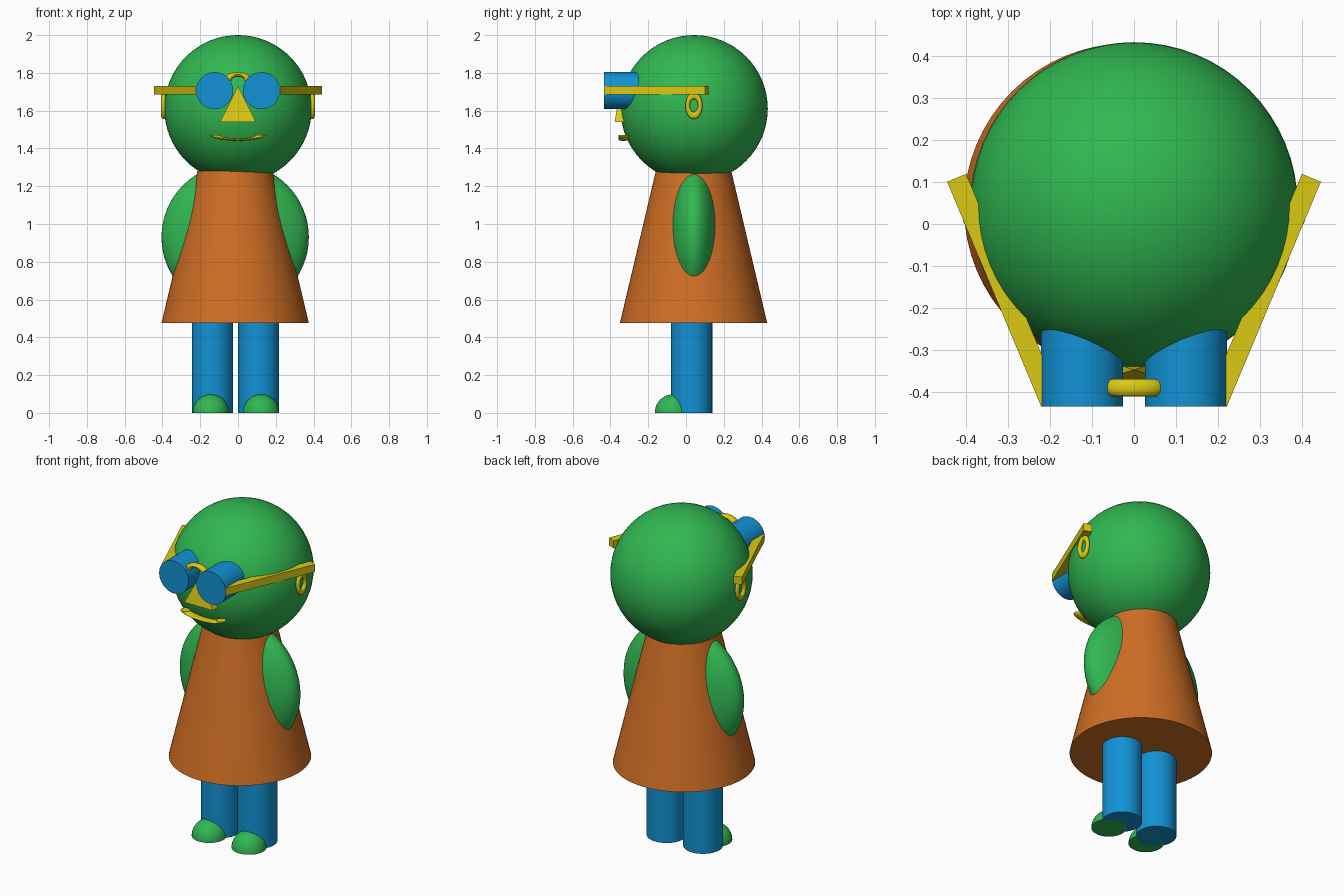
import bpy, bmesh, math
from mathutils import Matrix, Vector

if "Cube" in bpy.data.objects:
    bpy.data.objects.remove(bpy.data.objects["Cube"])


def material(name, rgb):
    m = bpy.data.materials.new(name)
    m.diffuse_color = (*rgb, 1)
    m.use_nodes = True
    m.node_tree.nodes["Principled BSDF"].inputs["Base Color"].default_value = m.diffuse_color
    return m


GREEN = material("green", (0.030, 0.475, 0.083))
BLUE = material("blue", (0.006, 0.29, 0.66))
ORANGE = material("orange", (0.62, 0.155, 0.018))
YELLOW = material("yellow", (0.70, 0.59, 0.007))


def finish(name, bm, mat, matrix=Matrix(), smooth=True):
    bm.transform(matrix)
    bmesh.ops.recalc_face_normals(bm, faces=bm.faces)
    me = bpy.data.meshes.new(name)
    bm.to_mesh(me)
    bm.free()
    me.materials.append(mat)
    ob = bpy.data.objects.new(name, me)
    bpy.context.collection.objects.link(ob)
    if smooth:
        bpy.ops.object.select_all(action='DESELECT')
        ob.select_set(True)
        bpy.context.view_layer.objects.active = ob
        bpy.ops.object.shade_smooth_by_angle(angle=math.radians(35))
    return ob


def place(loc, scale=(1, 1, 1), rot=Matrix()):
    return Matrix.Translation(loc) @ rot @ Matrix.Diagonal((*scale, 1))


def ball(name, loc, radii, mat, half=False):
    bm = bmesh.new()
    bmesh.ops.create_uvsphere(bm, u_segments=64, v_segments=32, radius=1)
    if half:  # keep the upper half and close it with a flat sole
        bmesh.ops.bisect_plane(bm, geom=bm.verts[:] + bm.edges[:] + bm.faces[:], dist=1e-5,
                               plane_co=(0, 0, 0), plane_no=(0, 0, 1), clear_inner=True)
        bmesh.ops.holes_fill(bm, edges=[e for e in bm.edges if e.is_boundary])
    return finish(name, bm, mat, place(loc, radii))


def cone(name, loc, r1, r2, depth, mat, rot=Matrix(), scale=(1, 1, 1), sides=64, smooth=True):
    bm = bmesh.new()
    bmesh.ops.create_cone(bm, cap_ends=True, segments=sides, radius1=r1, radius2=r2, depth=depth)
    return finish(name, bm, mat, place(loc, scale, rot), smooth)


def ring(name, loc, major, minor, mat, scale, start=0, sweep=360, rot=Matrix()):
    """Torus, or an arc of one, lying in the local xz plane."""
    n, k = 48, 16
    full = sweep == 360
    bm = bmesh.new()
    loops = []
    for i in range(n if full else n + 1):
        a = math.radians(start + sweep * i / n)
        loops.append([])
        for j in range(k):
            b = 2 * math.pi * j / k
            r = major + minor * math.cos(b)
            loops[-1].append(bm.verts.new((r * math.cos(a), minor * math.sin(b), r * math.sin(a))))
    for i in range(n):
        p, q = loops[i], loops[(i + 1) % len(loops)]
        for j in range(k):
            bm.faces.new((p[j], p[(j + 1) % k], q[(j + 1) % k], q[j]))
    if not full:
        bm.faces.new(loops[0])
        bm.faces.new(loops[-1])
    return finish(name, bm, mat, place(loc, scale, rot))


# head, dress, and one flattened disc whose rims show as both arms
ball("head", (0, 0.043, 1.61), (0.39, 0.39, 0.39), GREEN)
cone("dress", (-0.015, 0.04, 0.8775), 0.39, 0.2, 0.805, ORANGE)
ball("arms", (-0.015, 0.042, 0.93), (0.39, 0.146, 0.39), GREEN)

# legs and half-dome feet
for side, leg_x, foot_x in (("left", -0.135, -0.144), ("right", 0.109, 0.122)):
    cone(side + "_leg", (leg_x, 0.03, 0.24), 0.109, 0.109, 0.48, BLUE)
    ball(side + "_foot", (foot_x, -0.069, 0), (0.096, 0.096, 0.098), GREEN, half=True)

# glasses lenses, temples and earrings
for side, s in (("left", -1), ("right", 1)):
    cone(side + "_lens", (s * 0.124, -0.335, 1.706), 0.098, 0.098, 0.2, BLUE,
         rot=Matrix.Rotation(math.pi / 2, 4, 'X'))
    back, front = Vector((s * 0.4225, 0.11, 1.708)), Vector((s * 0.199, -0.424, 1.708))
    d = back - front
    bm = bmesh.new()
    bmesh.ops.create_cube(bm, size=1)
    finish(side + "_temple", bm, YELLOW,
           place((back + front) / 2, (0.049, d.length, 0.046),
                 Matrix.Rotation(math.atan2(-d.x, d.y), 4, 'Z')), smooth=False)
    ring(side + "_earring", (s * 0.395, 0.042, 1.627), 0.033, 0.012, YELLOW, (1, 1, 1.6),
         rot=Matrix.Rotation(math.pi / 2, 4, 'Z'))

# glasses bridge and smiling mouth are flattened half rings
ring("bridge", (0, -0.39, 1.761), 0.053, 0.021, YELLOW, (1, 1, 0.58), 0, 180)
ring("mouth", (0, -0.331, 1.471), 0.120, 0.026, YELLOW, (1, 1, 0.21), 180, 180)

# nose: a shallow four-sided pyramid
cone("nose", (0, -0.347, 1.635), 0.095 * math.sqrt(2), 0, 0.19, YELLOW, sides=4, smooth=False,
     scale=(1, 0.32, 1), rot=Matrix()).data.transform(Matrix())
nose = bpy.data.objects["nose"]
# turn the pyramid so a flat side faces forward
xs = [abs(v.co.x) for v in nose.data.vertices]
if max(xs) > 0.11:
    fix = (place((0, -0.347, 0), (1, 0.32, 1)) @ Matrix.Rotation(math.pi / 4, 4, 'Z')
           @ place((0, -0.347, 0), (1, 0.32, 1)).inverted())
    nose.data.transform(fix)
